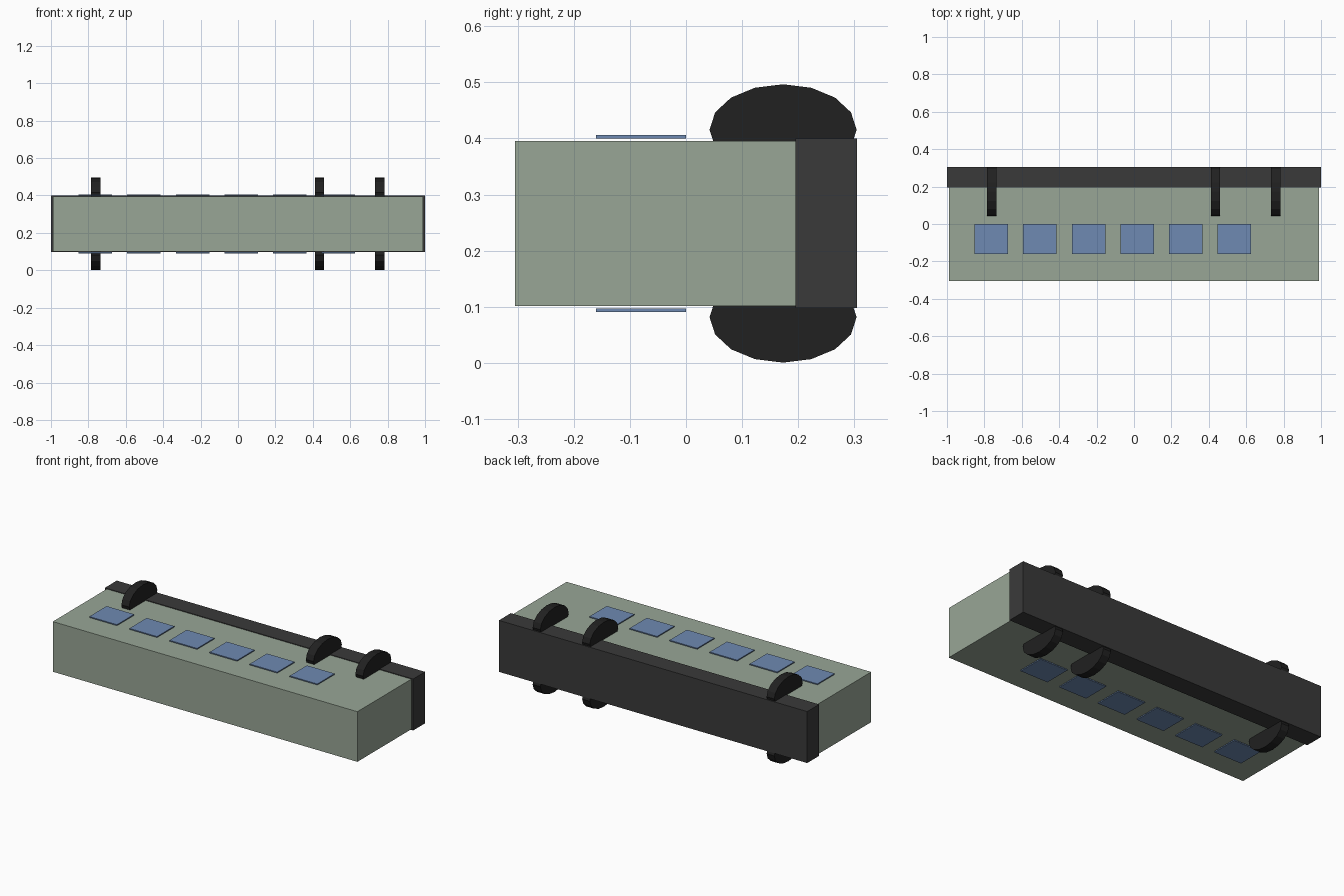
import bpy
import math

if "Cube" in bpy.data.objects:
    bpy.data.objects.remove(bpy.data.objects["Cube"])

MID_Z = 0.2485  # the carriage lies on its side, mirrored about this height


def material(name, rgb):
    m = bpy.data.materials.new(name)
    m.diffuse_color = (*rgb, 1)
    m.use_nodes = True
    m.node_tree.nodes["Principled BSDF"].inputs["Base Color"].default_value = m.diffuse_color
    return m


sage = material("sage green", (0.314, 0.381, 0.305))
charcoal = material("charcoal", (0.042, 0.042, 0.042))
black = material("black", (0.015, 0.015, 0.015))
blue = material("window blue", (0.156, 0.254, 0.445))


def finish(name, mat):
    ob = bpy.context.object
    ob.name = name
    ob.data.materials.append(mat)
    bpy.ops.object.transform_apply(location=False, rotation=True, scale=True)
    return ob


def box(name, centre, size, mat):
    bpy.ops.mesh.primitive_cube_add(size=1, location=centre)
    bpy.context.object.scale = size
    return finish(name, mat)


def wheel(name, x, z):
    # 16-sided disc with its axle along x, flattened in z
    bpy.ops.mesh.primitive_cylinder_add(vertices=16, radius=1, depth=1,
                                        location=(x, 0.173, z),
                                        rotation=(0, math.pi / 2, 0))
    bpy.context.object.scale = (0.081, 0.131, 0.05)
    return finish(name, black)


# Carriage body and chassis slab
box("carriage_body", (0, -0.055, MID_Z), (1.976, 0.5, 0.294), sage)
box("chassis", (0, 0.25, MID_Z), (2.0, 0.11, 0.302), charcoal)

for side, label in ((1, "upper"), (-1, "lower")):
    # Row of six thin window plates
    for i in range(6):
        box(f"{label}_window_{i + 1}",
            (-0.763 + 0.26 * i, -0.08, MID_Z + side * 0.1545),
            (0.179, 0.16, 0.006), blue)
    # Three wheels
    for i, x in enumerate((-0.761, 0.436, 0.757)):
        wheel(f"{label}_wheel_{i + 1}", x, MID_Z + side * 0.167)
